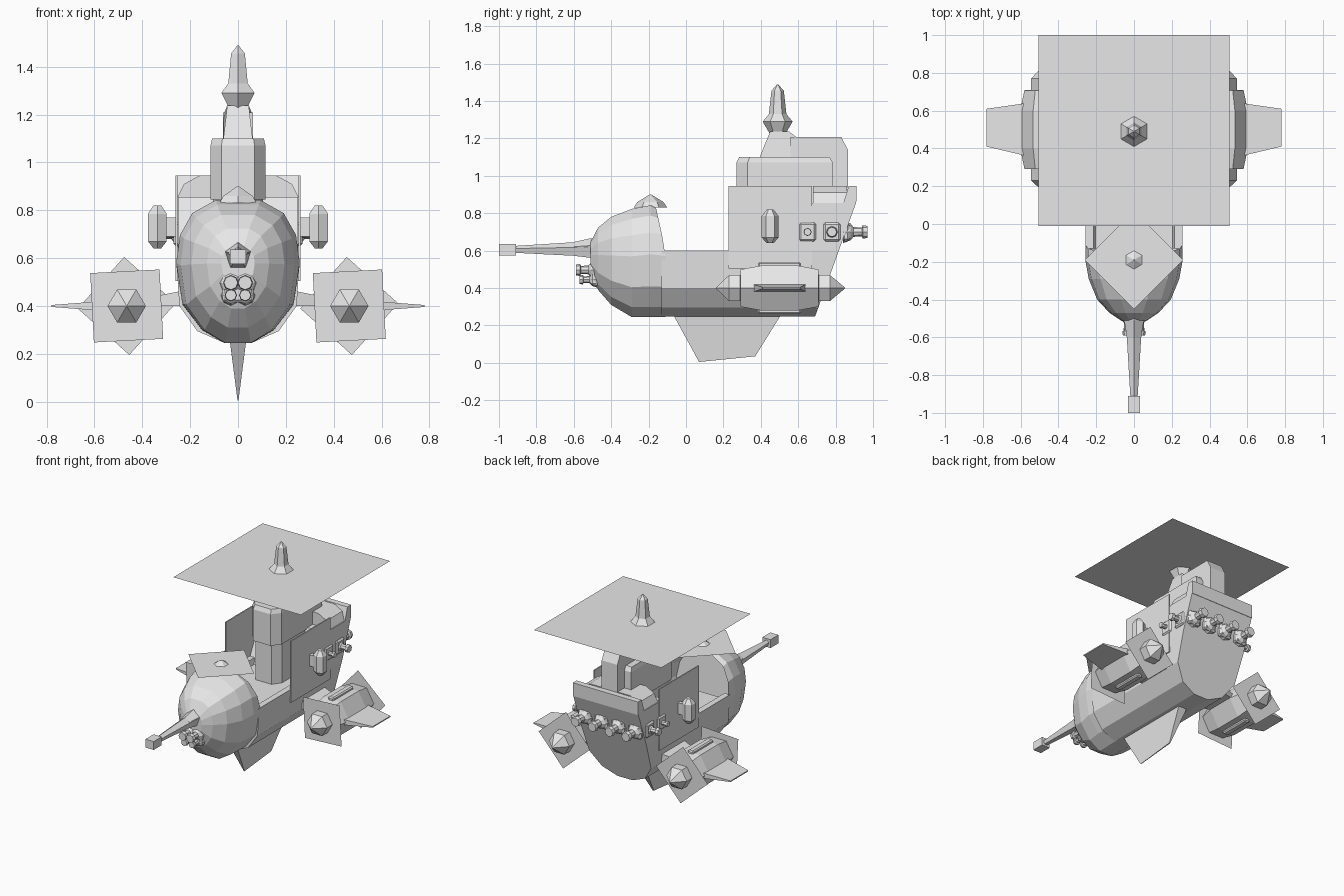
import bpy, bmesh, math
from mathutils import Vector, Matrix

if "Cube" in bpy.data.objects:
    bpy.data.objects.remove(bpy.data.objects["Cube"], do_unlink=True)

grey = bpy.data.materials.new("plain_grey")
grey.use_nodes = True
grey.diffuse_color = (0.8, 0.8, 0.8, 1)
grey.node_tree.nodes["Principled BSDF"].inputs["Base Color"].default_value = (0.8, 0.8, 0.8, 1)


def finish(name, bm):
    bmesh.ops.recalc_face_normals(bm, faces=bm.faces)
    mesh = bpy.data.meshes.new(name)
    bm.to_mesh(mesh)
    bm.free()
    mesh.materials.append(grey)
    ob = bpy.data.objects.new(name, mesh)
    bpy.context.collection.objects.link(ob)
    return ob


def loft(name, rings, recess=None):
    """Skin a row of equal rings; optionally sink the last cap."""
    bm = bmesh.new()
    rows = [[bm.verts.new(p) for p in ring] for ring in rings]
    n = len(rows[0])
    for a, b in zip(rows, rows[1:]):
        for i in range(n):
            j = (i + 1) % n
            bm.faces.new((a[i], a[j], b[j], b[i]))
    bm.faces.new(rows[0][::-1])
    cap = bm.faces.new(rows[-1])
    if recess:
        bmesh.ops.recalc_face_normals(bm, faces=bm.faces)
        bmesh.ops.inset_region(bm, faces=[cap], thickness=recess[0], depth=0)
        bmesh.ops.translate(bm, verts=cap.verts, vec=(0, -recess[1], 0))
    return finish(name, bm)


def lathe(name, loc, axis, profile, n=6, turn=0):
    """Spin (distance, radius) pairs about an axis through loc."""
    q = Vector(axis).to_track_quat('Z', 'Y')
    rings = []
    for d, r in profile:
        ring = [Vector((r * math.cos(turn + math.tau * i / n),
                        r * math.sin(turn + math.tau * i / n), d)) for i in range(n)]
        rings.append([q @ p + Vector(loc) for p in ring])
    return loft(name, rings)


def box(name, loc, size, bevel=0):
    bm = bmesh.new()
    bmesh.ops.create_cube(bm, size=1, matrix=Matrix.Translation(loc) @ Matrix.Diagonal((*size, 1)))
    ob = finish(name, bm)
    if bevel:
        mod = ob.modifiers.new("chamfer", 'BEVEL')
        mod.width, mod.segments = bevel, 1
    return ob


def sheet(name, loc, half, axis, angle):
    """Flat square blade disc."""
    bm = bmesh.new()
    m = Matrix.Translation(loc)
    if axis == 'Y':
        m = m @ Matrix.Rotation(math.pi / 2, 4, 'X')
    m = m @ Matrix.Rotation(math.radians(angle), 4, 'Z')
    bmesh.ops.create_grid(bm, x_segments=1, y_segments=1, size=half, matrix=m)
    return finish(name, bm)


def slab(name, outline, half_widths):
    """Side outline (y, z) given an x half width per point."""
    return loft(name, [[(s * w, y, z) for (y, z), w in zip(outline, half_widths)] for s in (-1, 1)])


def mirrored(points):
    return points + [(-x, z) for x, z in reversed(points)]


# Rounded nose, open at the back
egg = mirrored([(0.22, 0), (0.58, 0.09), (0.9, 0.27), (1, 0.55), (0.94, 0.74), (0.74, 0.89), (0.36, 0.98)])
stations = [(-0.51, 0.07, 0.49, 0.65), (-0.47, 0.13, 0.39, 0.73), (-0.40, 0.195, 0.31, 0.79),
            (-0.29, 0.24, 0.245, 0.835), (-0.19, 0.258, 0.245, 0.855), (-0.11, 0.258, 0.245, 0.84)]
nose = []
for y, w, lo, hi in stations:
    ring = []
    for x, t in egg:
        z = lo + t * (hi - lo)
        lean = 0.22 * max(0, z - 0.6) if y == -0.11 else 0
        ring.append((x * w, y - lean, z))
    nose.append(ring)
loft("nose", nose, recess=(0.035, 0.1))
lathe("nose_hub", (0, -0.19, 0), (0, 0, 1), [(0.83, 0.09), (0.86, 0.07), (0.9, 0.004)], 6, math.pi / 2)
sheet("nose_blade_disc", (0, -0.19, 0.873), 0.184, 'Z', 45)

# Hull with a sunken deck
hull = mirrored([(0.06, 0.247), (0.17, 0.295), (0.245, 0.40), (0.258, 0.60), (0.215, 0.60), (0.205, 0.56)])
loft("hull", [[(x, y, z) for x, z in hull] for y in (-0.13, 0.66)])

# Stern with a raked shield-shaped back
shield = mirrored([(0.06, 0.247), (0.17, 0.295), (0.245, 0.40), (0.258, 0.60), (0.258, 0.855)])
loft("stern", [[(x, 0.6 + 0.08 * (z > 0.6), z) for x, z in shield],
               [(x, 0.69 + 0.36 * (z - 0.247), z) for x, z in shield]])
slab("stern_ramp", [(0.47, 0.55), (0.69, 0.55), (0.69, 0.855), (0.62, 0.855)], [0.25] * 4)
slab("stern_rail", [(0.84, 0.85), (0.91, 0.85), (0.912, 0.945), (0.87, 0.945)], [0.258] * 4)
arch = mirrored([(0.255, 0.85), (0.225, 0.91), (0.16, 0.945)])
loft("stern_chest", [[(x, y, z) for x, z in arch] for y in (0.68, 0.86)])

# Keel fin
slab("keel_fin", [(-0.07, 0.26), (0.07, 0.005), (0.37, 0.035), (0.51, 0.26)], [0.035, 0.002, 0.004, 0.035])

# Tower and mast
for name, w, y0, z0, z1 in (("tower_base", 0.105, 0.29, 0.55, 0.86), ("tower", 0.115, 0.27, 0.845, 1.1)):
    plan = [(-w, 0.785), (-w, y0 + 0.06), (-w * 0.6, y0), (w * 0.6, y0), (w, y0 + 0.06), (w, 0.785)]
    tip = 0.94 if name == "tower" else 1
    loft(name, [[(x, y, z0) for x, y in plan], [(x, y, z1 - 0.03) for x, y in plan],
                [(x * tip, 0.5 + (y - 0.5) * tip, z1) for x, y in plan]])
slab("mast_front", [(0.39, 1.09), (0.45, 1.238), (0.55, 1.238), (0.6, 1.2), (0.6, 1.09)],
     [0.062, 0.045, 0.045, 0.06, 0.062])
slab("mast_back", [(0.56, 0.85), (0.56, 1.208), (0.83, 1.208), (0.865, 1.14), (0.865, 0.85)], [0.062] * 5)

# Main rotor
lathe("rotor_spinner", (0, 0.49, 0), (0, 0, 1),
      [(1.23, 0.045), (1.29, 0.08), (1.33, 0.047), (1.455, 0.033), (1.488, 0.004)], 6, math.pi / 2)
sheet("rotor_disc", (0, 0.495, 1.29), 0.505, 'Z', 0)

# Nose gun and the cluster below it
lathe("gun_mount", (0, 0, 0.61), (0, -1, 0), [(0.44, 0.056), (0.51, 0.056), (0.6, 0.036)], 5, math.pi / 2)
lathe("gun_barrel", (0, 0, 0.605), (0, -1, 0), [(0.5, 0.055), (0.6, 0.04), (0.92, 0.02)], 5, math.pi / 2)
box("gun_muzzle", (0, -0.955, 0.605), (0.065, 0.09, 0.06))
box("cluster_mount", (0, -0.475, 0.47), (0.13, 0.07, 0.11), 0.01)


def cannon(name, loc, axis, k=1.0):
    lathe(name, loc, axis, [(d * k, r * k) for d, r in
          ((-0.02, 0.06), (0.02, 0.045), (0.035, 0.026), (0.08, 0.024), (0.085, 0.036), (0.11, 0.032))], 8)


for x in (-0.03, 0.03):
    for z in (0.445, 0.497):
        cannon("cluster_gun", (x, -0.49, z), (0, -1, 0), 0.72 if z < 0.46 else 0.9)

# Stern cannons on square mounts
for x in (-0.2, -0.067, 0.067, 0.2):
    box("cannon_mount", (x, 0.855, 0.70), (0.1, 0.04, 0.1), 0.012)
    cannon("stern_cannon", (x, 0.86, 0.70), (0, 1, 0))

for s, side in ((1, "left"), (-1, "right")):
    # Upright side shields, capsules and side cannons
    box(side + "_shield", (s * 0.257, 0.45, 0.725), (0.008, 0.445, 0.44))
    lathe(side + "_capsule", (s * 0.337, 0.45, 0), (0, 0, 1),
          [(0.64, 0.018), (0.67, 0.045), (0.785, 0.045), (0.82, 0.018)], 6, math.pi / 2)
    box(side + "_capsule_bracket", (s * 0.285, 0.45, 0.73), (0.06, 0.03, 0.08))
    for y in (0.65, 0.78):
        box(side + "_cannon_mount", (s * 0.255, y, 0.70), (0.03, 0.09, 0.1), 0.01)
        cannon(side + "_cannon", (s * 0.25, y, 0.70), (s, 0, 0), 0.6 if y < 0.7 else 0.8)

    # Engine pod with a blade disc at each end
    cx = s * 0.465
    lathe(side + "_pod", (cx, 0, 0.40), (0, 1, 0),
          [(0.16, 0.003), (0.23, 0.08), (0.29, 0.08), (0.292, 0.115), (0.40, 0.138), (0.60, 0.138),
           (0.708, 0.115), (0.71, 0.08), (0.77, 0.08), (0.85, 0.003)], 6)
    sheet(side + "_front_disc", (cx, 0.29, 0.40), 0.145, 'Y', -3 + 6)
    sheet(side + "_rear_disc", (cx, 0.71, 0.40), 0.145, 'Y', 48)
    for z in (0.27, 0.53):
        box(side + "_pod_bar", (cx, 0.5, z - 0.01 * (1 if z > 0.4 else -1)), (0.045, 0.23, 0.036), 0.008)
    # Outer fin and inner strut, both tapering outward
    for name, parts in (("fin", ((0.57, 0.36, 0.64, 0.40, 0.02), (0.78, 0.41, 0.61, 0.40, 0.004))),
                        ("strut", ((0.2, 0.36, 0.64, 0.435, 0.035), (0.35, 0.4, 0.6, 0.42, 0.02)))):
        loft(side + "_" + name, [[(s * x, a, z - h), (s * x, b, z - h), (s * x, b, z + h), (s * x, a, z + h)]
                                 for x, a, b, z, h in parts])
